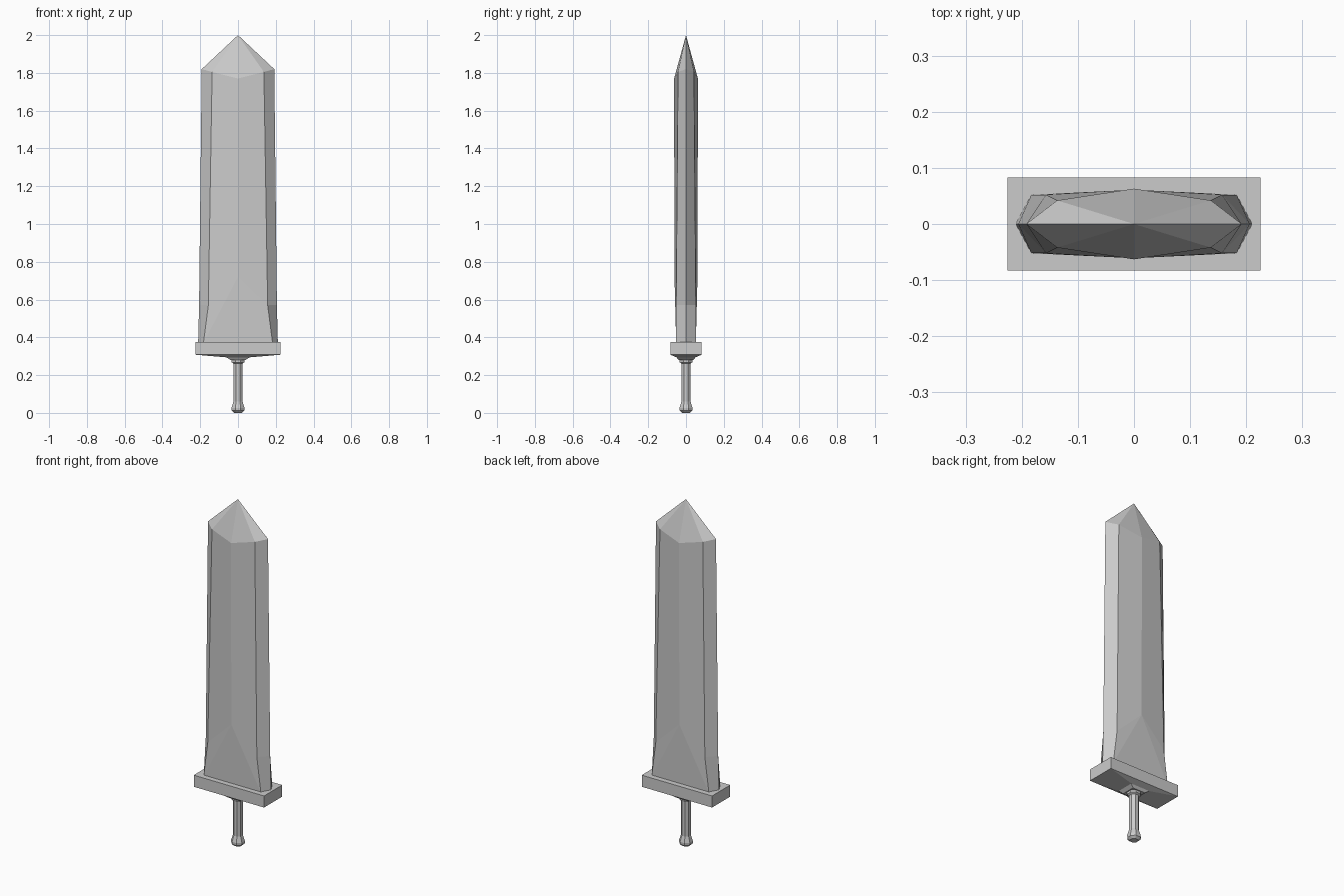
import bpy
import math

cube = bpy.data.objects.get("Cube")
if cube:
    bpy.data.objects.remove(cube, do_unlink=True)

# One plain steel colour for the whole sword
steel = bpy.data.materials.new("grey steel")
steel.use_nodes = True
steel.diffuse_color = (0.6, 0.6, 0.6, 1)
steel.node_tree.nodes["Principled BSDF"].inputs["Base Color"].default_value = (0.6, 0.6, 0.6, 1)


def make(name, verts, faces):
    mesh = bpy.data.meshes.new(name)
    mesh.from_pydata(verts, [], faces)
    mesh.materials.append(steel)
    obj = bpy.data.objects.new(name, mesh)
    bpy.context.collection.objects.link(obj)
    return obj


def loft(name, rings):
    """Skin equal-sized rings, listed from bottom to top, and cap the ends."""
    n = len(rings[0])
    verts = [v for ring in rings for v in ring]
    faces = [tuple(reversed(range(n))), tuple(range(len(verts) - n, len(verts)))]
    for r in range(len(rings) - 1):
        for i in range(n):
            a, b = r * n + i, r * n + (i + 1) % n
            faces.append((a, b, b + n, a + n))
    return make(name, verts, faces)


def rectangle(x, y, z):
    return [(-x, -y, z), (x, -y, z), (x, y, z), (-x, y, z)]


def circle(radius, z, sides=8):
    angles = [math.tau * (i + 0.5) / sides for i in range(sides)]
    return [(radius * math.cos(a), radius * math.sin(a), z) for a in angles]


# Blade: one quarter (+x, +y), mirrored both ways
points = {
    "tip": (0, 0, 2.0),
    "ridge_top": (0, 0.063, 1.77),
    "bevel_top": (0.137, 0.042, 1.805),
    "edge_top": (0.192, 0, 1.82),
    "ridge_low": (0, 0.061, 0.72),
    "bevel_low": (0.157, 0.052, 0.57),
    "edge_low": (0.206, 0, 0.57),
    "ridge_base": (0, 0.052, 0.37),
    "bevel_base": (0.183, 0.052, 0.37),
    "edge_base": (0.211, 0, 0.37),
}
panels = [
    "tip ridge_top bevel_top", "tip bevel_top edge_top",
    "ridge_top ridge_low bevel_low bevel_top",
    "bevel_top bevel_low edge_low edge_top",
    "ridge_low bevel_base bevel_low",
    "ridge_low ridge_base bevel_base",
    "bevel_low bevel_base edge_base edge_low",
]
names = list(points)
faces = [tuple(reversed([names.index(n) for n in p.split()])) for p in panels]
# Wind the panels so that they face outward
faces = [tuple(reversed(f)) for f in faces]
blade = make("blade", list(points.values()), [f[::-1] for f in faces])
mirror = blade.modifiers.new("mirror", "MIRROR")
mirror.use_axis = (True, True, False)
mirror.merge_threshold = 0.0005

# Guard: block with a shallow tapered underside
loft("guard", [
    rectangle(0.04, 0.04, 0.28),
    rectangle(0.06, 0.05, 0.294),
    rectangle(0.225, 0.083, 0.308),
    rectangle(0.225, 0.083, 0.375),
])

# Grip with collar and flared pommel
loft("grip", [circle(r, z) for r, z in (
    (0.022, 0), (0.036, 0.012), (0.037, 0.027), (0.026, 0.06),
    (0.026, 0.262), (0.037, 0.268), (0.037, 0.285),
)])
